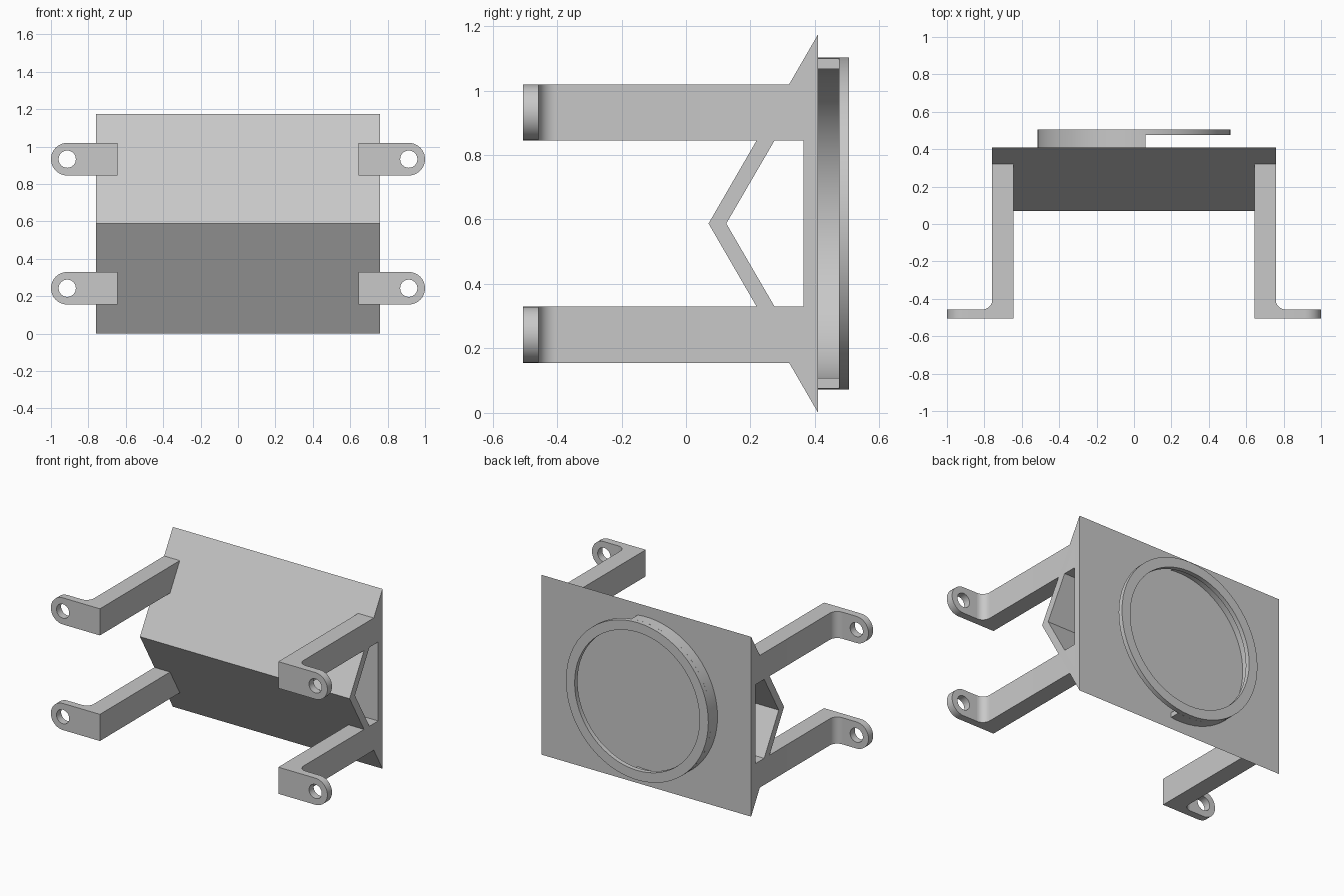
import bpy, bmesh
from math import cos, sin, pi, acos
from mathutils import Vector

cube = bpy.data.objects.get("Cube")
if cube:
    bpy.data.objects.remove(cube, do_unlink=True)

MID = 0.5875   # height of the symmetry plane

grey = bpy.data.materials.new("light grey")
grey.use_nodes = True
colour = (0.58, 0.58, 0.58, 1)
grey.diffuse_color = colour
grey.node_tree.nodes["Principled BSDF"].inputs["Base Color"].default_value = colour


def arc(cx, cy, r, start, end, n):
    return [(cx + r * cos(start + (end - start) * i / n),
             cy + r * sin(start + (end - start) * i / n)) for i in range(n + 1)]


def circle(cx, cy, r, n=64):
    return arc(cx, cy, r, 0, 2 * pi, n)[:-1]


def extrude(name, loops, axis, lo, hi):
    """Extrude an outline (and any holes) along axis; heights are measured from MID."""
    place = {"x": lambda a, b, d: (d, a, b),
             "y": lambda a, b, d: (a, d, b),
             "z": lambda a, b, d: (a, b, d)}[axis]
    bm = bmesh.new()
    caps = ([], [])
    for loop in loops:
        rows = [[bm.verts.new(place(a, b, d)) for a, b in loop] for d in (lo, hi)]
        for i in range(len(loop)):
            j = (i + 1) % len(loop)
            bm.faces.new((rows[0][i], rows[0][j], rows[1][j], rows[1][i]))
            for cap, row in zip(caps, rows):
                cap.append(bm.edges.get((row[i], row[j])))
    for cap in caps:
        bmesh.ops.triangle_fill(bm, edges=cap, use_beauty=True,
                                normal=Vector(place(0, 0, 1)))
    bmesh.ops.recalc_face_normals(bm, faces=bm.faces)
    mesh = bpy.data.meshes.new(name)
    bm.to_mesh(mesh)
    bm.free()
    mesh.materials.append(grey)
    obj = bpy.data.objects.new(name, mesh)
    obj.location.z = MID
    bpy.context.collection.objects.link(obj)
    bpy.ops.object.select_all(action="DESELECT")
    obj.select_set(True)
    bpy.context.view_layer.objects.active = obj
    bpy.ops.object.shade_smooth_by_angle(angle=pi / 6)
    return obj


def mirror_four(obj):
    mod = obj.modifiers.new("four corners", "MIRROR")
    mod.use_axis = (True, False, True)
    mod.use_mirror_merge = False


# Hollow triangular body with its flat wall at the back
outer = [(0.41, -MID), (0.41, MID), (0.07, 0)]
inner = [(0.365, -0.413), (0.365, 0.413), (0.125, 0)]
extrude("triangular_body", [outer, inner], "x", -0.758, 0.758)

# Four legs, each with a filleted outer corner
leg = [(0.645, 0.385), (0.645, -0.505), (0.81, -0.505)]
leg += arc(0.81, -0.405, 0.052, -pi / 2, -pi, 10)
leg += [(0.758, 0.385)]
mirror_four(extrude("legs", [leg], "z", 0.258, 0.432))

# Rounded mounting tabs with screw holes
tab = [(0.81, 0.432), (0.81, 0.258)] + arc(0.913, 0.345, 0.087, -pi / 2, pi / 2, 20)
mirror_four(extrude("mounting_tabs", [tab, circle(0.913, 0.345, 0.046, 32)],
                    "y", -0.505, -0.457))

# Rear ring lip, carried on a wall that is open on one side
R, r, cut = 0.515, 0.483, 0.062
extrude("ring_lip", [circle(0, 0, R), circle(0, 0, 0.452)], "y", 0.475, 0.505)
a, b = acos(cut / R), acos(cut / r)
wall = arc(0, 0, R, a, 2 * pi - a, 40) + arc(0, 0, r, 2 * pi - b, b, 40)
extrude("ring_wall", [wall], "y", 0.405, 0.476)
